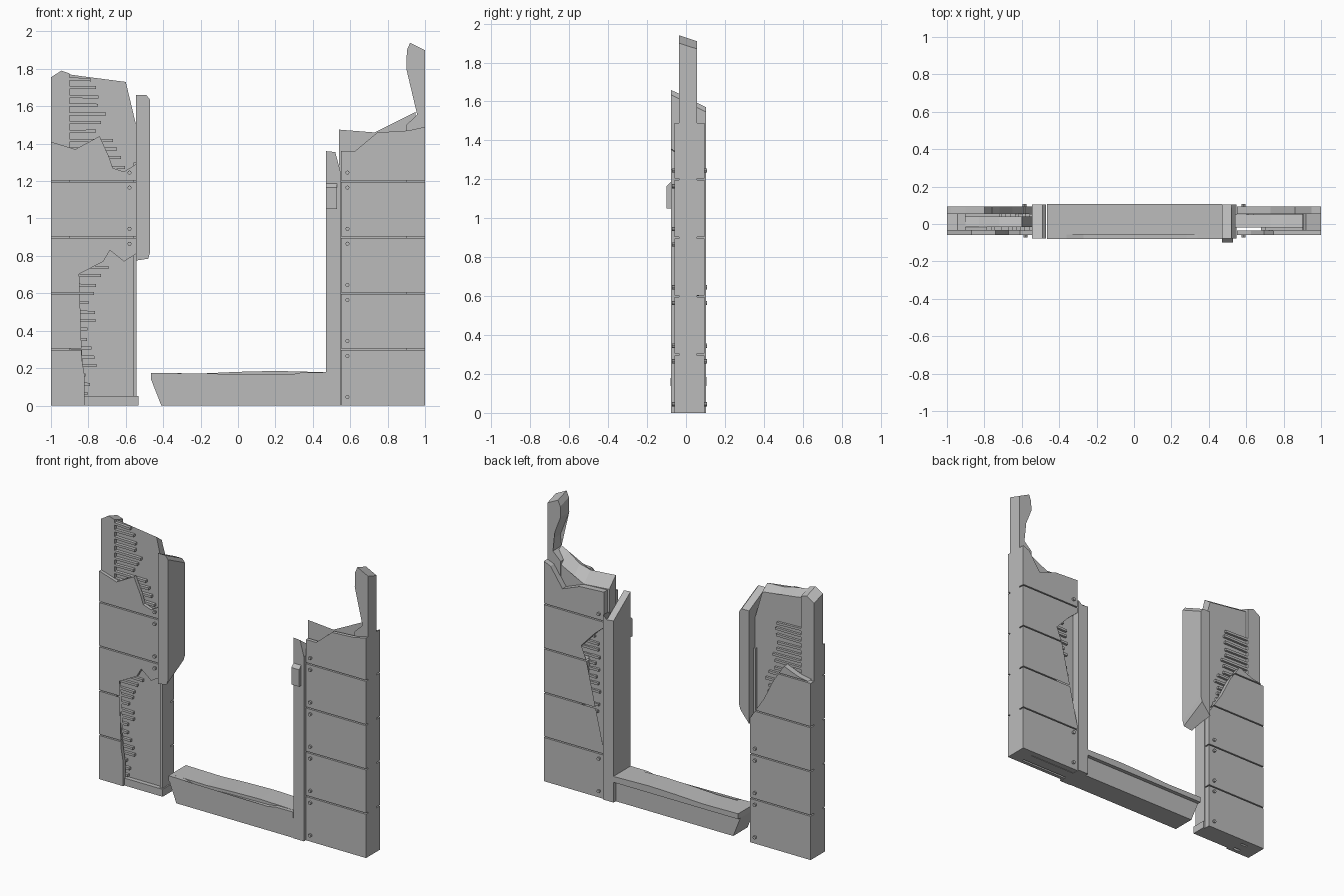
import bpy, bmesh, random
from mathutils import Vector

random.seed(4)
cube = bpy.data.objects.get("Cube")
if cube:
    bpy.data.objects.remove(cube, do_unlink=True)

grey = bpy.data.materials.new("plain_grey")
grey.use_nodes = True
colour = (0.5, 0.5, 0.5, 1)
grey.diffuse_color = colour
grey.node_tree.nodes["Principled BSDF"].inputs["Base Color"].default_value = colour


def finish(name, bm):
    """Turn a bmesh into a named grey object."""
    bmesh.ops.recalc_face_normals(bm, faces=bm.faces)
    mesh = bpy.data.meshes.new(name)
    bm.to_mesh(mesh)
    bm.free()
    mesh.materials.append(grey)
    obj = bpy.data.objects.new(name, mesh)
    bpy.context.collection.objects.link(obj)
    return obj


def prism_mesh(outline, front, back, shift=None):
    """Extrude an x-z outline in y; shift(x, z) moves the back edge in z."""
    bm = bmesh.new()
    near = [bm.verts.new((x, front, z)) for x, z in outline]
    far = [bm.verts.new((x, back, z + (shift(x, z) if shift else 0)))
           for x, z in outline]
    bm.faces.new(near)
    bm.faces.new(far[::-1])
    count = len(outline)
    for i in range(count):
        j = (i + 1) % count
        bm.faces.new((near[j], near[i], far[i], far[j]))
    bmesh.ops.triangulate(bm, faces=[f for f in bm.faces if len(f.verts) > 4])
    return bm


def prism(name, outline, front, back, shift=None):
    return finish(name, prism_mesh(outline, front, back, shift))


def box(name, left, right, front, back, low, high):
    outline = [(left, low), (right, low), (right, high), (left, high)]
    return prism(name, outline, front, back)


def boards(name, outline, front, back):
    """Split a broken cladding panel into horizontal boards with thin gaps."""
    pitch, gap = 0.3, 0.004
    for row in range(5):
        bm = prism_mesh(outline, front, back)
        low = row * pitch + (gap if row else -1)
        high = (row + 1) * pitch - gap if row < 4 else 2
        for level, direction in ((low, -1), (high, 1)):
            geom = bm.verts[:] + bm.edges[:] + bm.faces[:]
            bmesh.ops.bisect_plane(bm, geom=geom, plane_co=(0, 0, level),
                                   plane_no=(0, 0, direction), clear_outer=True)
            rim = [e for e in bm.edges if e.is_boundary]
            if rim:
                bmesh.ops.holes_fill(bm, edges=rim, sides=0)
        if bm.faces:
            finish(f"{name}_{row + 1}", bm)
        else:
            bm.free()


def lath(name, start, end, level, front, back):
    """A thin, slightly crooked broken lath."""
    sag = random.uniform(-0.006, 0.003)
    half = 0.008
    prism(name, [(start, level - half), (end, level - half + sag),
                 (end, level + half + sag), (start, level + half)], front, back)


def rivet(name, x, y, z):
    bm = bmesh.new()
    bmesh.ops.create_cone(bm, cap_ends=True, segments=8, radius1=0.011,
                          radius2=0.011, depth=0.02)
    for v in bm.verts:
        v.co = Vector((x + v.co.x, y + v.co.z, z + v.co.y))
    finish(name, bm)


FRONT = (-0.058, -0.034)
BACK = (0.054, 0.094)
FRAME = (-0.036, 0.056)
PANEL = (-0.015, 0.04)

# Right-hand wall (viewer's left): stud, inner panel, base plate
prism("right_outer_stud", [(-1, 0), (-0.9, 0), (-0.9, 1.775), (-0.945, 1.79),
                           (-1, 1.755)], *FRAME, lambda x, z: -0.03 if z > 1 else 0)
prism("right_inner_panel", [(-0.9, 0), (-0.545, 0), (-0.545, 1.5), (-0.6, 1.73),
                            (-0.72, 1.735), (-0.83, 1.76), (-0.9, 1.77)],
      *PANEL, lambda x, z: -0.04 if z > 1.6 else 0)
box("right_base_plate", -0.85, -0.533, -0.045, 0.054, 0, 0.05)
box("right_inner_stud", -0.56, -0.542, -0.034, 0.054, 0, 1.3)

# Right-hand cladding with its broken edges
boards("right_front_board",
       [(-1, 0), (-0.82, 0), (-0.82, 0.16), (-0.835, 0.25), (-0.855, 0.41),
        (-0.86, 0.51), (-0.88, 0.62), (-0.855, 0.7), (-0.72, 0.77),
        (-0.685, 0.83), (-0.61, 0.77), (-0.545, 0.81), (-0.545, 1.29),
        (-0.61, 1.25), (-0.67, 1.27), (-0.69, 1.33), (-0.74, 1.44),
        (-0.87, 1.37), (-1, 1.41)], *FRONT)
boards("right_back_board",
       [(-1, 0), (-0.545, 0), (-0.545, 0.84), (-0.65, 1), (-0.72, 1.14),
        (-0.76, 1.2), (-0.8, 1.26), (-0.9, 1.22), (-1, 1.2)], *BACK)

# Left-hand wall: stud with tall splinter, inner panel
prism("left_outer_stud", [(0.9, 0), (1, 0), (1, 1.9), (0.92, 1.94), (0.903, 1.9),
                          (0.9, 1.8), (0.967, 1.63), (0.958, 1.555), (0.9, 1.5)],
      *FRAME, lambda x, z: -0.03 if z > 1.85 else 0)
prism("left_inner_panel", [(0.54, 0), (0.95, 0), (0.95, 1.57), (0.9, 1.545),
                           (0.81, 1.48), (0.73, 1.46), (0.54, 1.475)],
      -0.02, 0.05, lambda x, z: -0.07 if z > 1 else 0)

# Left-hand cladding
boards("left_front_board",
       [(0.55, 0), (1, 0), (1, 1.49), (0.91, 1.47), (0.745, 1.46),
        (0.695, 1.33), (0.625, 1.36), (0.55, 1.36)], *FRONT)
boards("left_back_board",
       [(0.55, 0), (1, 0), (1, 1.49), (0.95, 1.47), (0.86, 1.34), (0.73, 1.39),
        (0.55, 1.4), (0.55, 1.16), (0.62, 1.1), (0.76, 0.95), (0.68, 0.9),
        (0.7, 0.68), (0.72, 0.58), (0.65, 0.42), (0.55, 0.33)], *BACK)

# Broken laths showing in the gaps
for i in range(15):
    z = 0.07 + 0.048 * i
    end = -0.8 + random.uniform(-0.02, 0.05) + max(0, z - 0.65)
    lath("right_front_low_lath", -0.95, end, z, -0.033, -0.014)
for i in range(12):
    z = 1.23 + 0.047 * i
    end = -0.57 - (z - 1.2) * 0.45
    if z > 1.45:
        end = -0.74 + random.uniform(-0.05, 0.05)
    lath("right_front_high_lath", -0.91, end, z, -0.036, -0.014)
for i in range(16):
    z = 0.86 + 0.044 * i
    end = -0.57 - (z - 0.86) * 0.25 + random.uniform(-0.05, 0.02)
    lath("right_back_lath", -0.91, end, z, 0.039, 0.056)
for i in range(16):
    z = 0.38 + 0.046 * i
    lath("left_back_lath", 0.9, 0.63 + random.uniform(-0.03, 0.05), z, 0.03, 0.066)
for z in (1.38, 1.42):
    lath("left_front_lath", 0.9, 0.68 + (z - 1.38) / 2, z, -0.036, -0.014)

# Window jambs: one broken off at both ends, one standing on the ground
prism("right_jamb", [(-0.545, 0.775), (-0.48, 0.785), (-0.47, 0.82), (-0.47, 1.635),
                     (-0.49, 1.66), (-0.545, 1.66)],
      -0.078, 0.104, lambda x, z: -0.09 if z > 1 else 0.1 if x > -0.5 else 0.03)
prism("left_jamb", [(0.47, 0), (0.548, 0), (0.548, 1.25), (0.52, 1.355), (0.47, 1.36)],
      -0.078, 0.104, lambda x, z: -0.13 if z > 1.3 else 0)
prism("latch_plate", [(0.47, 1.05), (0.528, 1.05), (0.528, 1.165), (0.47, 1.165)],
      -0.1, -0.07, lambda x, z: 0.03 if z > 1.1 else 0)

# Sill: body, overhanging slab and its chipped front edge
prism("sill_body", [(-0.41, 0), (0.47, 0), (0.47, 0.14), (-0.465, 0.14)], -0.074, 0.08)
prism("sill_slab", [(-0.465, 0.138), (0.47, 0.138), (0.47, 0.178), (0.2, 0.185),
                    (0, 0.18), (-0.2, 0.171), (-0.465, 0.175)], -0.055, 0.106)
prism("sill_front_edge", [(-0.465, 0.138), (0.47, 0.138), (0.47, 0.178), (0.34, 0.177),
                          (0.28, 0.165), (0, 0.16), (-0.27, 0.15), (-0.36, 0.173),
                          (-0.465, 0.175)], -0.08, -0.055)

# Rivets beside the board joints
front_face, back_face = -0.062, 0.097
for row in range(5):
    for offset in (-0.035, 0.045):
        z = row * 0.3 + offset
        if z < 0:
            continue
        rivet("left_front_rivet", 0.585, front_face, z)
        if z < 0.3 or z > 1.2:
            rivet("left_back_rivet", 0.585, back_face, z)
        if z > 0.84:
            rivet("right_front_rivet", -0.58, front_face, z)
        if z < 0.8:
            rivet("right_back_rivet", -0.585, back_face, z)
